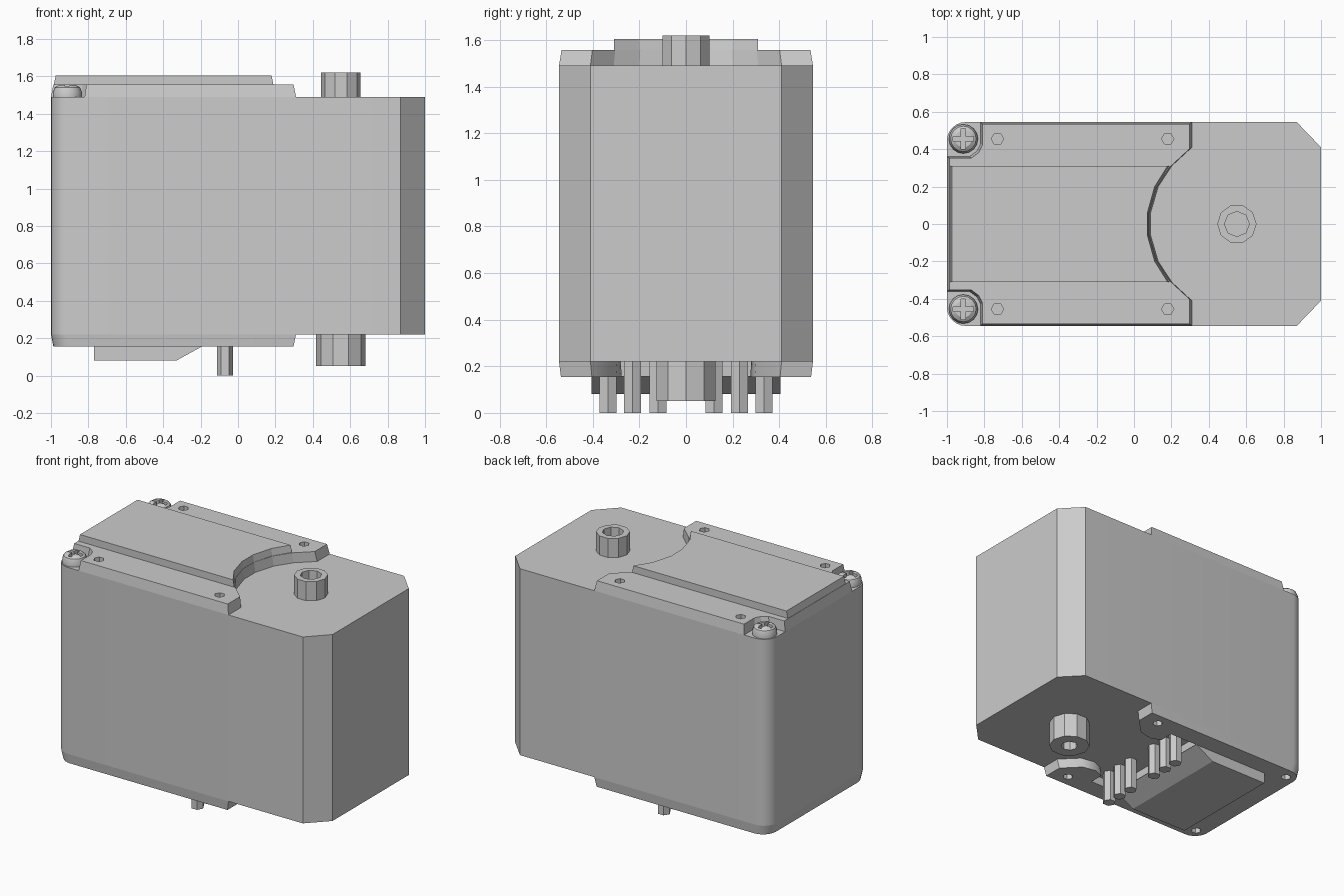
import bpy, bmesh
from math import sin, cos, pi, sqrt, radians

cube = bpy.data.objects.get("Cube")
if cube:
    bpy.data.objects.remove(cube, do_unlink=True)

grey = bpy.data.materials.new("light_grey")
grey.use_nodes = True
COLOUR = (0.6, 0.6, 0.6, 1)
grey.diffuse_color = COLOUR
grey.node_tree.nodes["Principled BSDF"].inputs["Base Color"].default_value = COLOUR


def loft(name, rings):
    """Closed solid through rings of equal length, each (outline, z)."""
    bm = bmesh.new()
    loops = [[bm.verts.new((x, y, z)) for x, y in pts] for pts, z in rings]
    for a, b in zip(loops, loops[1:]):
        for i in range(len(a)):
            j = (i + 1) % len(a)
            bm.faces.new((a[i], a[j], b[j], b[i]))
    bm.faces.new(loops[0])
    bm.faces.new(loops[-1])
    bmesh.ops.recalc_face_normals(bm, faces=bm.faces)
    mesh = bpy.data.meshes.new(name)
    bm.to_mesh(mesh)
    bm.free()
    mesh.materials.append(grey)
    obj = bpy.data.objects.new(name, mesh)
    bpy.context.collection.objects.link(obj)
    return obj


def activate(obj):
    bpy.ops.object.select_all(action="DESELECT")
    obj.select_set(True)
    bpy.context.view_layer.objects.active = obj


def smooth(obj, angle=35):
    activate(obj)
    bpy.ops.object.shade_smooth_by_angle(angle=radians(angle))


def cut(obj, cutters):
    for c in cutters:
        mod = obj.modifiers.new("cut", "BOOLEAN")
        mod.operation, mod.solver, mod.object = "DIFFERENCE", "EXACT", c
        activate(obj)
        bpy.ops.object.modifier_apply(modifier=mod.name)
        bpy.data.objects.remove(c, do_unlink=True)


def mirrored(half):
    return half + [(x, -y) for x, y in reversed(half)]


def circle(cx, cy, r, n, start=0.0):
    return [(cx + r * cos(start + 2 * pi * i / n), cy + r * sin(start + 2 * pi * i / n))
            for i in range(n)]


def rect(x0, x1, y0, y1):
    return [(x0, y0), (x1, y0), (x1, y1), (x0, y1)]


def scaled(pts, sx, sy):
    """Shrink an outline about the middle of the plates."""
    return [(-0.35 + (x + 0.35) * sx, y * sy) for x, y in pts]


W, LOW, HIGH, R = 0.545, 0.22, 1.49, 0.1
corner = [(-1 + R - R * sin(a), W - R + R * cos(a)) for a in
          [i * pi / 12 for i in range(7)]]

# Main case: chamfered at the shaft end, rounded at the other
case = mirrored([(1, 0.41), (0.87, W)] + corner)
smooth(loft("case", [(case, LOW), (case, HIGH)]))


def arc(ys):
    return [(0.555 - sqrt(0.47 ** 2 - y * y), y) for y in ys]


def holes(xs, z0, z1):
    return [loft("hole_cutter", [(circle(x, s * 0.455, 0.033, 6), z0),
                                 (circle(x, s * 0.455, 0.033, 6), z1)])
            for x in xs for s in (-1, 1)]


# Top plate with a curved front and notches for the screws
SX, SY = -0.912, 0.455
notch = [(-0.82, W), (-0.82, 0.43), (-0.84, 0.39), (-0.88, 0.36), (-1, 0.36)]
plate = mirrored(arc([0.06, 0.2, 0.31]) + [(0.31, 0.41), (0.31, W)] + notch)
top_plate = loft("top_plate", [(plate, HIGH), (scaled(plate, 0.98, 0.98), 1.557)])
cut(top_plate, holes((-0.73, 0.18), 1.5, 1.7))

# Raised centre of the top plate
ridge = mirrored(arc([0.06, 0.2, 0.31]) + [(-1, 0.31)])
loft("top_ridge", [(ridge, HIGH), (scaled(ridge, 0.96, 1), 1.605)])

# Bottom plate with two tabs and a slot for the pins
tab = [(-0.2, 0.41), (0.03, 0.41), (0.03, 0.31), (0.1, 0.28), (0.2, 0.3),
       (0.31, 0.41), (0.31, W)]
base = mirrored(tab + corner)
bottom_plate = loft("bottom_plate", [(base, LOW), (scaled(base, 0.98, 0.985), 0.155)])
cut(bottom_plate, holes((-0.912, 0.18), 0.0, 0.21))
smooth(bottom_plate)

# Sloped block below the bottom plate
loft("bottom_block", [(rect(-0.77, -0.19, -0.405, 0.405), 0.157),
                      (rect(-0.77, -0.33, -0.405, 0.405), 0.08)])


# Hollow shafts above and below
def shaft(name, r, hole_r, n, z0, z1, hole_z0, hole_z1):
    body = loft(name, [(circle(0.55, 0, r, n), z0), (circle(0.55, 0, r, n), z1)])
    ring = circle(0.55, 0, hole_r, 8)
    cut(body, [loft("bore_cutter", [(ring, hole_z0), (ring, hole_z1)])])


shaft("top_shaft", 0.105, 0.067, 10, HIGH, 1.62, 1.5, 1.7)
shaft("bottom_shaft", 0.132, 0.055, 10, 0.05, LOW, 0.0, 0.2)

# Contact pins and cross-head screws on both sides
for side, label in ((-1, "right"), (1, "left")):
    for i, y in enumerate((0.12, 0.23, 0.335)):
        ring = circle(-0.07, side * y, 0.042, 6)
        loft(f"{label}_pin_{i + 1}", [(ring, 0), (ring, LOW)])

    y = SY * side
    screw = loft(f"{label}_screw", [(circle(SX, y, r, 16), z) for r, z in
                 ((0.078, HIGH), (0.078, 1.515), (0.068, 1.54), (0.045, 1.555))])
    cut(screw, [loft("slot_cutter", [(rect(SX - a, SX + a, y - b, y + b), 1.525),
                                     (rect(SX - a, SX + a, y - b, y + b), 1.6)])
                for a, b in ((0.055, 0.012), (0.012, 0.055))])
    smooth(screw, 30)
